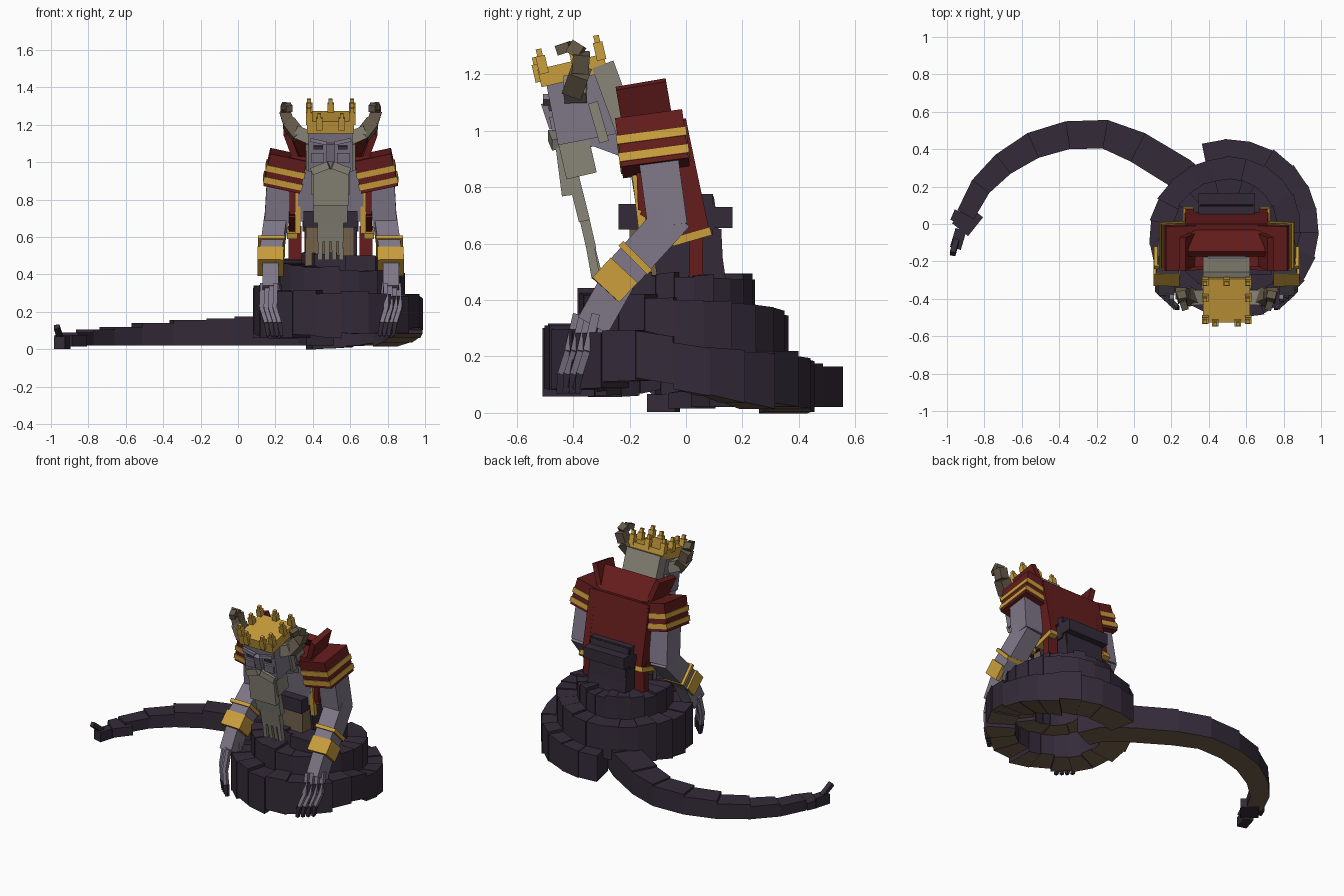
import bpy, bmesh, math, random
from mathutils import Vector as V

if "Cube" in bpy.data.objects:
    bpy.data.objects.remove(bpy.data.objects["Cube"])

random.seed(4)
CX = 0.495  # body centre line


def mat(name, r, g, b):
    m = bpy.data.materials.new(name)
    m.diffuse_color = [((c / 255 + 0.055) / 1.055) ** 2.4 for c in (r, g, b)] + [1]
    m.use_nodes = True
    m.node_tree.nodes["Principled BSDF"].inputs["Base Color"].default_value = m.diffuse_color
    return m


SCALE = mat("dark_scales", 52, 43, 57)
BELLY = mat("belly_brown", 116, 97, 75)
RED = mat("coat_red", 101, 28, 28)
GOLD = mat("gold", 202, 158, 60)
SKIN = mat("grey_skin", 126, 119, 135)
GREY = mat("beard_grey", 137, 133, 120)
HORN = mat("horn_brown", 100, 89, 72)
DARK = mat("eye_dark", 62, 56, 72)


def build(name, boxes, mats, mirror=False, x=CX):
    """Eight-corner boxes (four start, four end) joined into one object."""
    bm = bmesh.new()
    for c in boxes:
        v = [bm.verts.new(p) for p in c]
        bm.faces.new(v[:4])
        bm.faces.new(v[4:])
        for i in range(4):
            j = (i + 1) % 4
            bm.faces.new((v[i], v[j], v[j + 4], v[i + 4]))
    bmesh.ops.recalc_face_normals(bm, faces=bm.faces)
    if len(mats) > 1:  # underside gets the second colour
        for f in bm.faces:
            f.material_index = int(f.normal.z < -0.7)
    me = bpy.data.meshes.new(name)
    bm.to_mesh(me)
    bm.free()
    for m in mats:
        me.materials.append(m)
    ob = bpy.data.objects.new(name, me)
    ob.location.x = x
    bpy.context.collection.objects.link(ob)
    if mirror:
        md = ob.modifiers.new("mirror", 'MIRROR')
        md.use_mirror_merge = False
    return ob


def section(p, s, u, w, h):
    return [p + s * (a * w / 2) + u * (b * h / 2) for a, b in ((-1, -1), (1, -1), (1, 1), (-1, 1))]


def beam(a, b, w, d, taper=1.0):
    """Box from a to b, width w near x, depth d across."""
    a, b = V(a), V(b)
    t = (b - a).normalized()
    ref = V((1, 0, 0)) if abs(t.x) < 0.9 else V((0, 1, 0))
    s = (ref - t * ref.dot(t)).normalized()
    u = s.cross(t)
    return section(a, s, u, w, d) + section(b, s, u, w * taper, d * taper)


def block(x0, x1, y0, y1, z0, z1):
    return beam(((x0 + x1) / 2, (y0 + y1) / 2, z0), ((x0 + x1) / 2, (y0 + y1) / 2, z1), x1 - x0, y1 - y0)


def chain(pts, jitter, stepped=False):
    """Linked tail segments through (x, y, bottom, top, width)."""
    out = []
    flat = [V((p[0], p[1], 0)) for p in pts]
    S = []
    for i in range(len(pts)):
        t = flat[min(i + 1, len(pts) - 1)] - flat[max(i - 1, 0)]
        S.append(V((t.y, -t.x, 0)).normalized())
    for i in range(len(pts) - 1):
        k, lift = 1 + jitter * random.random(), jitter * random.uniform(-.12, .12)
        seg = []
        for j in (i, i + 1):
            lo, hi = pts[j][2], pts[i if stepped else j][3]
            p = flat[j] + V((0, 0, (lo + hi) / 2 + lift))
            q = k if j == i else 1.0
            seg += section(p, S[j], V((0, 0, 1)), pts[j][4] * q, (hi - lo) * q)
        out.append(seg)
    return out


# Coiled body: turn, outer radius, bottom, top
keys = [(0, .475, .01, .18), (.2, .465, .03, .215), (.28, .465, .075, .24), (.36, .47, .115, .28), (.5, .49, .08, .295),
        (.75, .45, .07, .325), (1, .38, .12, .335), (1.25, .37, .18, .40), (1.5, .365, .2, .425), (1.75, .33, .23, .46),
        (2, .265, .26, .475), (2.5, .23, .3, .5), (2.8, .2, .32, .52)]
coil = []
for i in range(61):
    t = i / 22
    k = max(n for n in range(len(keys) - 1) if keys[n][0] <= t)
    a, b = keys[k], keys[k + 1]
    q = (t - a[0]) / (b[0] - a[0])
    r, lo, hi = [a[n] + (b[n] - a[n]) * q for n in (1, 2, 3)]
    ang = math.radians(111) - t * math.tau
    coil.append((.52 + (r - .085) * math.cos(ang), -.02 + (r - .085) * math.sin(ang), lo, hi, .17))
build("coiled_body", chain(coil, .1), [SCALE, BELLY], x=0)

# Trailing tail and its forked tip
tail = [(.44, .05, .02, .18, .16), (.39, .16, .02, .18, .17), (.25, .27, .02, .175, .175), (.02, .41, .02, .165, .17),
        (-.155, .48, .02, .155, .155), (-.355, .475, .02, .14, .15), (-.54, .42, .02, .12, .145),
        (-.70, .32, .02, .105, .13), (-.82, .20, .02, .09, .115), (-.90, .05, .02, .08, .10)]
build("tail", chain(tail, 0, True), [SCALE, BELLY], x=0)
build("tail_tip", [beam((-.85, .07, .045), (-.93, -.03, .045), .11, .06),
                   beam((-.97, .05, .05), (-.9, .02, .05), .06, .05),
                   beam((-.925, -.03, .035), (-.955, -.13, .035), .06, .065),
                   beam((-.95, -.09, .06), (-.97, -.16, .12), .03, .03)], [SCALE], x=0)

# Torso
build("waist", [beam((0, .03, .4), (0, -.02, .75), .28, .24), block(-.145, .145, -.24, .1, .65, .74),
                block(-.15, .15, .04, .165, .655, .73), block(-.15, .15, .03, .095, .63, .775),
                beam((0, .08, .45), (0, .07, .65), .27, .11),
                block(.08, .24, -.27, -.12, .35, .5)], [SCALE])
build("belly", [beam((-.03, -.15, .38), (-.02, -.15, .67), .22, .1), block(.05, .125, -.2, -.08, .42, .67)], [BELLY])
build("chest", [beam((0, -.07, .7), (0, -.12, 1.0), .35, .2), beam((0, -.14, .95), (0, -.33, 1.02), .2, .14)], [SKIN])

# Coat: back, sides, tails, yoke and flared collar
build("coat_back", [beam((0, -.02, 1.04), (0, .045, .72), .42, .04), block(-.22, .22, -.23, -.01, .96, 1.03)], [RED])
side = [(-.17, .72), (-.18, .98), (0, 1.04), (.085, .635)]
build("coat_side", [[V((x, y, z)) for x in (.175, .22) for y, z in side],
                    beam((.2, -.15, .73), (.2, .06, .62), .045, .06),
                    block(.155, .225, .01, .06, .48, .66)], [RED], True)
build("coat_trim", [beam((.175, -.19, .96), (.175, -.15, .62), .03, .03),
                    beam((.205, -.05, .605), (.205, .088, .645), .055, .03)], [GOLD], True)
build("collar_back", [beam((0, -.04, 1.02), (0, -.16, 1.14), .36, .035, 1.15)], [RED])
build("collar_side", [beam((.17, -.13, .99), (.235, -.16, 1.165), .035, .18)], [RED], True)

# Shoulder guards with two gold bands
lo, hi = V((.262, -.107, .868)), V((.225, -.13, 1.04))
build("shoulder_guard", [beam(lo, hi, .2, .24)], [RED], True)
build("shoulder_band", [beam(lo.lerp(hi, a), lo.lerp(hi, a + .18), .212, .25) for a in (.1, .46)], [GOLD], True)

# Arms, bracers and hands
build("arm", [beam((.275, -.1, .92), (.29, -.065, .66), .13, .14), beam((.29, -.04, .7), (.32, -.24, .48), .12, .13),
              beam((.322, -.24, .47), (.322, -.33, .31), .085, .12)], [SKIN], True)
build("bracer", [beam((.32, -.22, .505), (.322, -.285, .435), .14, .13),
                 beam((.316, -.172, .558), (.316, -.188, .542), .145, .145)], [GOLD], True)
fingers, claws = [], []
for i in range(4):
    x, y = .375 - .024 * i, -.335 - .022 * i
    mid, tip = V((x - .005, y - .015, .22)), V((x - .03, y - .04, .14))
    fingers += [beam((x - .01, y + .015, .35), mid, .024, .03), beam(mid, tip, .022, .028)]
    claws.append(beam(tip, tip + V((-.012, -.008, -.07)), .025, .03, .7))
fingers.append(beam((.29, -.28, .36), (.275, -.31, .25), .025, .03))
build("fingers", fingers, [SKIN], True)
build("claws", claws, [SCALE], True)

# Head and face
build("head", [beam((0, -.345, .97), (0, -.39, 1.2), .235, .22), beam((0, -.3, .95), (0, -.32, 1.05), .19, .2),
               beam((0, -.465, 1.01), (0, -.495, 1.1), .045, .04)], [SKIN])
build("brow", [beam((.02, -.495, 1.1), (.11, -.495, 1.12), .025, .02),
               beam((.07, -.465, 1.0), (.07, -.475, 1.05), .07, .02)], [SKIN], True)
build("eye", [beam((.065, -.48, 1.07), (.065, -.484, 1.087), .05, .01)], [DARK], True)
build("hair", [beam((0, -.205, .99), (0, -.295, 1.235), .25, .08)], [GREY])
build("sideburn", [beam((.122, -.29, .96), (.123, -.33, 1.1), .02, .035)], [GREY], True)

# Beard, moustache and strands
build("beard", [beam((0, -.4, .97), (0, -.37, .84), .21, .11), beam((0, -.445, .965), (0, -.42, .77), .19, .04),
                beam((0, -.405, .86), (0, -.36, .68), .18, .04), beam((0, -.365, .71), (0, -.335, .58), .14, .035)], [GREY])
build("beard_strand", [beam((.018, -.345, .62), (.02, -.31, .48), .026, .03),
                       beam((.053, -.345, .62), (.057, -.32, .48), .025, .03)], [GREY], True)
build("moustache", [beam((.01, -.475, .985), (.1, -.46, .95), .03, .04)], [GREY], True)

# Curled horns
build("horn_base", [beam((.11, -.39, 1.13), (.19, -.395, 1.165), .08, .07)], [GREY], True)
horn = [V(p) for p in ((.17, -.4, 1.14), (.225, -.375, 1.21), (.245, -.37, 1.275), (.235, -.41, 1.3), (.22, -.455, 1.285))]
build("horn", [beam(horn[i], horn[i + 1], .072 - .012 * i, .072 - .012 * i) for i in range(4)], [HORN], True)

# Crown with a ring of points
axis, fwd, top = V((0, -.23, .97)), V((0, .97, .23)), V((0, -.41, 1.245))
points = []
spots = [(-.06, -.12), (.06, -.12), (0, .11)] + [(x, f) for x in (-.115, .115) for f in (-.1, .02, .11)]
for x, f in spots:
    p = top + V((x, 0, 0)) + fwd * f - axis * (.025 if f == -.12 else 0)
    points += [beam(p - axis * .02, p + axis * .045, .034, .034), beam(p + axis * .04, p + axis * .07, .02, .02)]
build("crown", [beam(top - axis * .065, top, .25, .24)] + points, [GOLD])
